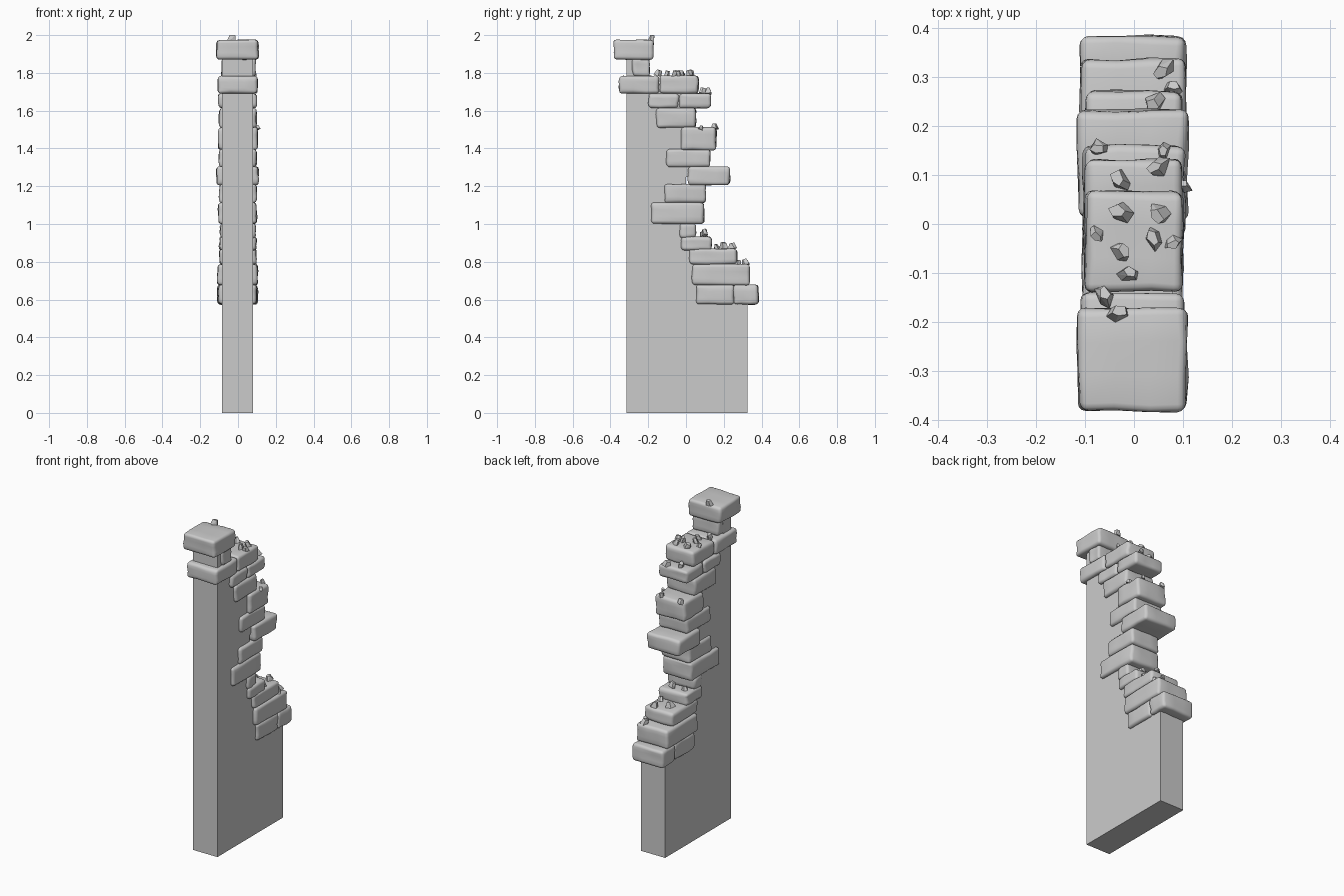
import bpy, bmesh, math, random
from mathutils import Vector, Euler

if "Cube" in bpy.data.objects:
    bpy.data.objects.remove(bpy.data.objects["Cube"])

random.seed(7)


def new_object(name, bm):
    bmesh.ops.recalc_face_normals(bm, faces=bm.faces)
    me = bpy.data.meshes.new(name)
    bm.to_mesh(me)
    bm.free()
    ob = bpy.data.objects.new(name, me)
    bpy.context.collection.objects.link(ob)
    return ob


def wall(name, profile, x0, x1):
    bm = bmesh.new()
    face = bm.faces.new([bm.verts.new((x0, y, z)) for y, z in profile])
    ext = bmesh.ops.extrude_face_region(bm, geom=[face])
    moved = [v for v in ext["geom"] if isinstance(v, bmesh.types.BMVert)]
    bmesh.ops.translate(bm, verts=moved, vec=(x1 - x0, 0, 0))
    return new_object(name, bm)


def stone(name, x0, x1, y0, y1, z0, z1):
    # worn block: uneven box with rounded edges
    bm = bmesh.new()
    bmesh.ops.create_cube(bm, size=1)
    bmesh.ops.subdivide_edges(bm, edges=bm.edges[:], cuts=2, use_grid_fill=True)
    size = Vector((x1 - x0, y1 - y0, z1 - z0))
    mid = Vector((x0 + x1, y0 + y1, z0 + z1)) / 2
    for v in bm.verts:
        wob = [random.uniform(-0.006, 0.003) * (1 if c > 0 else -1) for c in v.co]
        wob[2] *= 0.5
        v.co = Vector([v.co[i] * size[i] + wob[i] for i in range(3)]) + mid
    ob = new_object(name, bm)
    bev = ob.modifiers.new("round", "BEVEL")
    bev.width = 0.017
    bev.segments = 3
    bev.limit_method = 'ANGLE'
    bev.angle_limit = math.radians(50)
    for p in ob.data.polygons:
        p.use_smooth = True
    return ob


def pebble(name, x, y, z, s):
    # sharp faceted chip: hull of a few squashed corner points
    bm = bmesh.new()
    rot = Euler((random.uniform(-.4, .4), random.uniform(-.4, .4), random.uniform(0, 6.3)))
    for k in range(10):
        a = k * math.tau / 5 + random.uniform(-.3, .3)
        r = random.uniform(0.65, 1.0) * (1 if k < 5 else 0.65)
        p = Vector((r * math.cos(a) * s, r * math.sin(a) * s * 0.7,
                    (-0.5 if k < 5 else 0.5) * s))
        p.rotate(rot)
        bm.verts.new(p + Vector((x, y, z)))
    res = bmesh.ops.convex_hull(bm, input=bm.verts[:])
    junk = {g for g in res["geom_interior"] if isinstance(g, bmesh.types.BMVert)}
    bmesh.ops.delete(bm, geom=list(junk), context='VERTS')
    return new_object(name, bm)


# broken wall slab, stepping down inside the edge stones
wall("wall_slab", [(-.315, 0), (.325, 0), (.325, .62), (.2, .62), (.2, .73), (.1, .73),
                   (.1, .83), (.05, .83), (.05, .9), (0, .9), (0, 1.25), (.03, 1.25),
                   (.03, 1.45), (0, 1.45), (0, 1.74), (-.24, 1.74), (-.24, 1.9),
                   (-.315, 1.9)], -.085, .08)

# edge stones: x0, x1, y0, y1, z0, z1
stones = [
    (-.115, .11, -.385, -.17, 1.87, 1.975),
    (-.085, .095, -.285, -.19, 1.78, 1.88),
    (-.11, .105, -.355, -.14, 1.69, 1.785),
    (-.1, .1, -.14, .067, 1.69, 1.787),
    (-.105, .1, -.2, -.038, 1.613, 1.692),
    (-.1, .1, -.038, .133, 1.613, 1.692),
    (-.1, .1, -.16, .055, 1.508, 1.616),
    (-.105, .105, -.03, .162, 1.39, 1.513),
    (-.1, .1, -.105, .13, 1.3, 1.397),
    (-.115, .11, .01, .233, 1.205, 1.305),
    (-.1, .1, -.115, .107, 1.11, 1.212),
    (-.105, .1, -.187, .097, 1.0, 1.115),
    (-.095, .095, -.035, .053, .925, 1.005),
    (-.1, .1, -.028, .137, .86, .935),
    (-.1, .1, .018, .273, .785, .87),
    (-.11, .105, .03, .338, .675, .787),
    (-.105, .1, .052, .257, .575, .68),
    (-.11, .105, .25, .385, .573, .68),
]
for i, s in enumerate(stones, 1):
    stone(f"edge_stone_{i:02d}", *s)

# loose rubble chips on the ledges: x, y, z, radius
chips = [
    (-.03, -.18, 1.985, .03), (-.06, -.145, 1.8, .03), (-.01, -.1, 1.797, .028),
    (-.025, -.055, 1.797, .03), (.04, -.03, 1.797, .03), (.08, -.04, 1.795, .024),
    (-.075, -.022, 1.795, .024), (.05, .02, 1.797, .032), (-.03, .025, 1.797, .032),
    (.045, .115, 1.702, .032), (-.03, .092, 1.702, .032),
    (-.075, .155, 1.515, .028), (.06, .15, 1.518, .025), (.1, .08, 1.51, .022),
    (.02, .1, .955, .032), (-.05, .085, .945, .025),
    (.04, .245, .882, .032), (-.03, .2, .885, .034), (.06, .16, .88, .026),
    (.06, .315, .797, .032), (.08, .28, .795, .026),
]
for i, c in enumerate(chips, 1):
    pebble(f"rubble_{i:02d}", *c)
